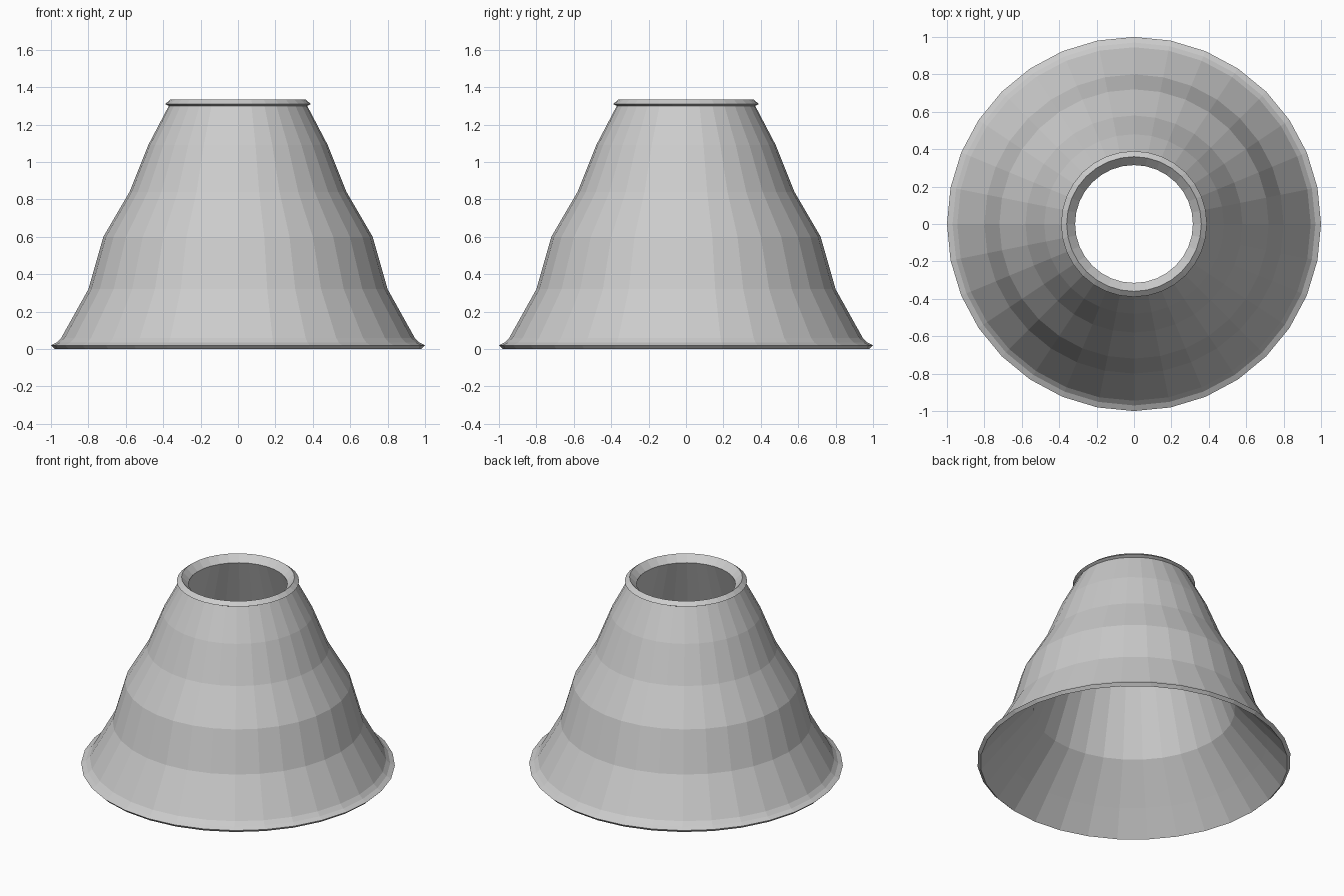
import bpy, bmesh, math

if "Cube" in bpy.data.objects:
    bpy.data.objects.remove(bpy.data.objects["Cube"])

SIDES = 32

# Closed cross-section as (radius, height): outside going up, then inside going down
outer = [(0.98, 0.0), (1.0, 0.02), (0.97, 0.035), (0.945, 0.06), (0.80, 0.32),
         (0.72, 0.60), (0.58, 0.84), (0.48, 1.09), (0.37, 1.30), (0.39, 1.31),
         (0.36, 1.335)]
inner = [(0.315, 1.29), (0.645, 0.395), (0.85, 0.156)]


def lathe(name, profile, sides):
    """Spin a closed profile around z into a flat-shaded faceted ring."""
    bm = bmesh.new()
    rings = []
    for i in range(sides):
        a = 2 * math.pi * i / sides
        rings.append([bm.verts.new((r * math.cos(a), r * math.sin(a), z))
                      for r, z in profile])
    n = len(profile)
    for i in range(sides):
        a, b = rings[i], rings[(i + 1) % sides]
        for j in range(n):
            k = (j + 1) % n
            bm.faces.new((a[j], b[j], b[k], a[k]))
    bmesh.ops.recalc_face_normals(bm, faces=bm.faces[:])
    mesh = bpy.data.meshes.new(name)
    bm.to_mesh(mesh)
    bm.free()
    obj = bpy.data.objects.new(name, mesh)
    bpy.context.collection.objects.link(obj)
    return obj


# Flared shade with rolled rims at the bottom and the top opening
lathe("lamp_shade", outer + inner, SIDES)
